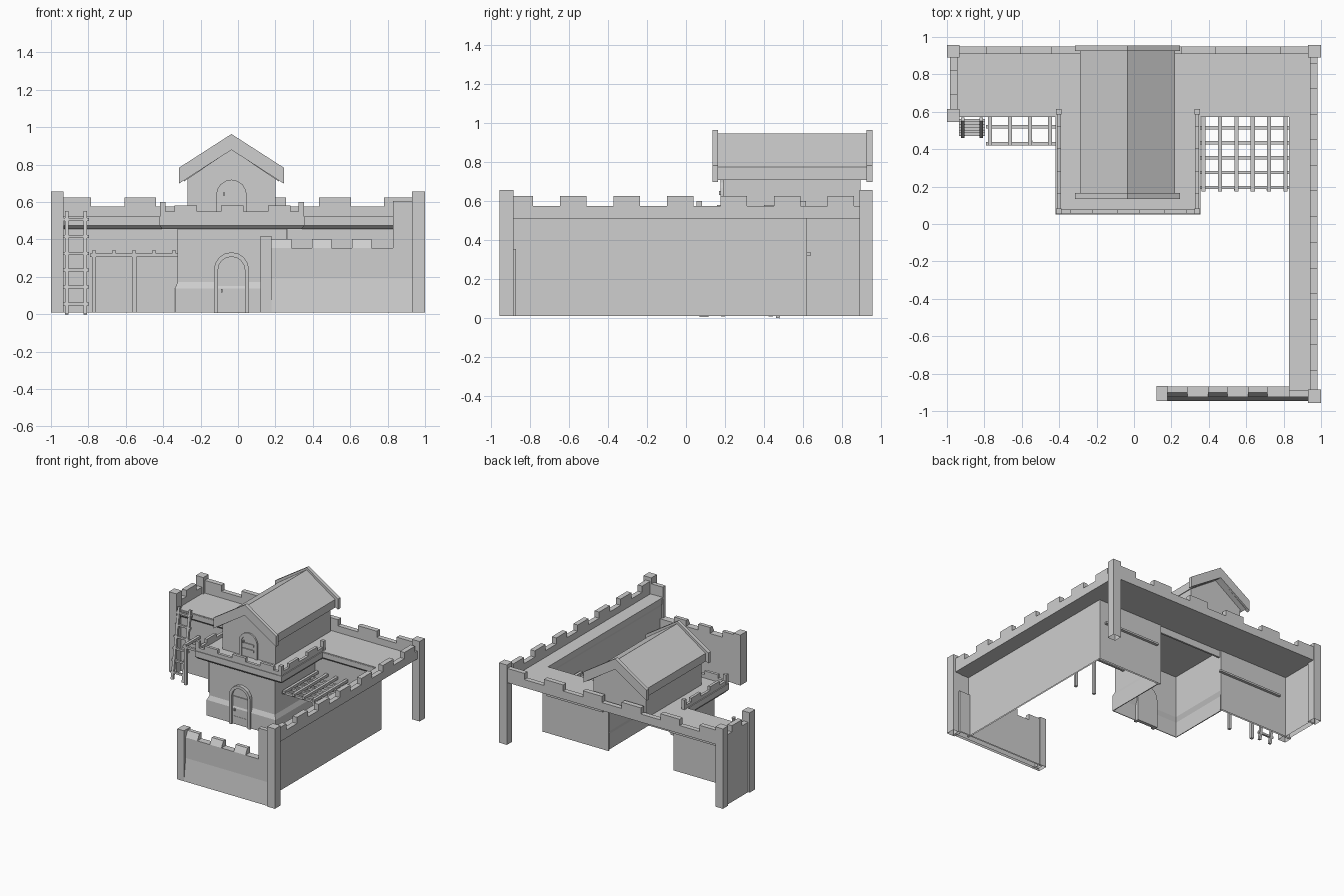
import bpy, bmesh, math
from mathutils import Vector

cube = bpy.data.objects.get("Cube")
if cube:
    bpy.data.objects.remove(cube)

grey = bpy.data.materials.new("stone_grey")
grey.use_nodes = True
grey.diffuse_color = (0.62, 0.62, 0.62, 1)
grey.node_tree.nodes["Principled BSDF"].inputs["Base Color"].default_value = (0.62, 0.62, 0.62, 1)
BASE = 0.01


def finish(name, bm):
    bmesh.ops.recalc_face_normals(bm, faces=bm.faces)
    # Masonry is hollow underneath
    under = [f for f in bm.faces if all(abs(v.co.z - BASE) < 1e-5 for v in f.verts)]
    bmesh.ops.delete(bm, geom=under, context="FACES")
    mesh = bpy.data.meshes.new(name)
    bm.to_mesh(mesh)
    bm.free()
    mesh.materials.append(grey)
    obj = bpy.data.objects.new(name, mesh)
    bpy.context.collection.objects.link(obj)
    return obj


def loft(bm, low, high):
    """Closed solid between two matching outlines."""
    a = [bm.verts.new(p) for p in low]
    b = [bm.verts.new(p) for p in high]
    bm.faces.new(a)
    bm.faces.new(b)
    for i in range(len(a)):
        j = (i + 1) % len(a)
        bm.faces.new((a[i], a[j], b[j], b[i]))


def rect(x, y, z):
    return [(x[0], y[0], z), (x[1], y[0], z), (x[1], y[1], z), (x[0], y[1], z)]


def boxes(name, items):
    bm = bmesh.new()
    for x, y, z in items:
        loft(bm, rect(x, y, z[0]), rect(x, y, z[1]))
    return finish(name, bm)


def taper(name, x0, y0, x1, y1, z):
    bm = bmesh.new()
    loft(bm, rect(x0, y0, z[0]), rect(x1, y1, z[1]))
    return finish(name, bm)


def prism(name, outline, y):
    """Outline in x and z, carried along y."""
    bm = bmesh.new()
    loft(bm, [(px, y[0], pz) for px, pz in outline], [(px, y[1], pz) for px, pz in outline])
    return finish(name, bm)


def bar(bm, start, end, r):
    a, b = Vector(start), Vector(end)
    d = (b - a).normalized()
    u = d.cross(Vector((0, 1, 0) if abs(d.y) < 0.9 else (1, 0, 0))).normalized() * r
    v = d.cross(u).normalized() * r
    ring = [u + v, v - u, -u - v, u - v]
    loft(bm, [a + k for k in ring], [b + k for k in ring])


def battlement(name, axis, across, span, z, starts, width):
    """Low wall along an axis with merlons rising from it."""
    def place(s, h):
        return (s, across, h) if axis == "x" else (across, s, h)
    items = [place(span, (z[0], z[1]))]
    for s in starts:
        a, b = max(s, span[0]), min(s + width, span[1])
        items.append(place((a, b), (z[1], z[2])))
    return boxes(name, items)


def arch(cx, half, z0, spring, rise):
    pts = [(cx - half, z0), (cx + half, z0)]
    for i in range(9):
        t = math.pi * i / 8
        pts.append((cx + half * math.cos(t), spring + rise * math.sin(t)))
    return pts


def arched_door(name, cx, z0, spring, half, wall_y, depth):
    """Door leaf, bands, knob and a raised arched surround."""
    prism(name, arch(cx, half, z0, spring, half), (wall_y - depth * 0.4, wall_y + 0.015))
    outer = arch(cx, half + 0.022, z0, spring, half + 0.024)[1:] + [(cx - half - 0.022, z0)]
    inner = arch(cx, half, z0, spring, half)[1:] + [(cx - half, z0)]
    bm = bmesh.new()
    for i in range(len(outer) - 1):
        quad = [outer[i], outer[i + 1], inner[i + 1], inner[i]]
        loft(bm, [(p, wall_y - depth, q) for p, q in quad], [(p, wall_y + 0.015, q) for p, q in quad])
    finish(name + "_surround", bm)
    y = wall_y - depth * 0.4
    bands = [((cx - half + 0.01, cx + half - 0.01), (y - 0.008, y), (h, h + 0.018))
             for h in (z0 + 0.05, spring - 0.02)]
    bands.append(((cx - half + 0.015, cx - half + 0.025), (y - 0.015, y), (z0 + 0.11, z0 + 0.13)))
    boxes(name + "_fittings", bands)


# Corner posts
back, front = (0.89, 0.957), (-0.957, -0.885)
left_x, right_x = (-1, -0.933), (0.93, 1)
for name, x, y, top in (("back_left_post", left_x, back, 0.655), ("ladder_post", left_x, (0.545, 0.615), 0.655),
                        ("back_right_post", right_x, back, 0.655), ("front_right_post", right_x, front, 0.655),
                        ("gate_end_post", (0.12, 0.18), (-0.947, -0.866), 0.417)):
    boxes(name, [(x, y, (BASE, top))])

# Curtain walls, open under the rear walkway
boxes("long_wall", [((0.84, 0.85), (-0.9, 0.62), (BASE, 0.515))])
boxes("rear_inner_walls", [((0.26, 0.85), (0.605, 0.618), (BASE, 0.515)),
                           ((-0.95, -0.32), (0.605, 0.618), (BASE, 0.515))])
boxes("short_end_wall", [((-0.985, -0.945), (0.6, 0.9), (BASE, 0.55))])
boxes("rear_beams", [((-0.88, -0.3), (0.618, 0.64), (0.32, 0.335)),
                     ((0.3, 0.8), (0.618, 0.64), (0.32, 0.335))])

# Walkways with chamfered inner edges
boxes("rear_walkway", [((-0.96, 0.96), (0.575, 0.93), (0.51, 0.522))])
boxes("long_walkway", [((0.83, 0.96), (-0.91, 0.58), (0.51, 0.522))])
boxes("walkway_edge_beams", [((-0.93, 0.83), (0.572, 0.61), (0.475, 0.515)),
                             ((0.83, 0.845), (-0.88, 0.58), (0.475, 0.515))])
taper("rear_edge_chamfer", (-0.93, 0.83), (0.595, 0.61), (-0.93, 0.83), (0.572, 0.61), (0.455, 0.475))
taper("long_edge_chamfer", (0.838, 0.845), (-0.88, 0.6), (0.83, 0.845), (-0.88, 0.6), (0.455, 0.475))

# Outer parapets
heights = (0.51, 0.575, 0.625)
battlement("rear_parapet", "x", (0.91, 0.95), (-0.94, 0.94), heights,
           [-0.955 + 0.347 * i for i in range(6)], 0.17)
battlement("long_parapet", "y", (0.94, 0.98), (-0.9, 0.9), heights,
           [-0.92 + 0.274 * i for i in range(7)], 0.137)
battlement("short_parapet", "y", (-0.985, -0.945), (0.6, 0.9), heights, [0.69], 0.13)

# Front gate wall with sloping foot and sloping merlons
boxes("gate_wall", [((0.15, 0.95), (-0.925, -0.87), (BASE, 0.355))])
taper("gate_wall_foot", (0.15, 0.95), (-0.947, -0.88), (0.15, 0.95), (-0.925, -0.88), (BASE, 0.19))
for i in range(3):
    x = (0.18 + 0.215 * i, 0.285 + 0.215 * i)
    taper("gate_merlon", x, (-0.925, -0.87), x, (-0.9, -0.87), (0.355, 0.403))
boxes("walkway_end_parapet", [((0.83, 0.95), (-0.925, -0.89), (0.355, 0.605))])

# Gate tower: one thin shell with a spreading foot, open at the rear
bm = bmesh.new()
rows = []
for z, out in ((BASE, 0.015), (0.135, 0.015), (0.17, 0), (0.515, 0)):
    rows.append([bm.verts.new(p) for p in ((-0.32 - out, 0.61, z), (-0.32 - out, 0.1 - out, z),
                                           (0.26 + out, 0.1 - out, z), (0.26 + out, 0.61, z))])
for low, high in zip(rows, rows[1:]):
    for i in range(3):
        bm.faces.new((low[i], low[i + 1], high[i + 1], high[i]))
tower = finish("tower_walls", bm)
shell = tower.modifiers.new("thickness", "SOLIDIFY")
shell.thickness = 0.008
shell.offset = 0

# Overhanging tower gallery with chamfered lower edge
boxes("tower_deck", [((-0.42, 0.355), (0.05, 0.61), (0.51, 0.522))])
bm = bmesh.new()
for x, y, low_x, low_y in (((-0.42, 0.355), (0.05, 0.1), (-0.405, 0.34), (0.07, 0.1)),
                           ((-0.42, -0.32), (0.05, 0.6), (-0.405, -0.32), (0.07, 0.6)),
                           ((0.26, 0.355), (0.05, 0.6), (0.26, 0.34), (0.07, 0.6))):
    loft(bm, rect(low_x, low_y, 0.455), rect(x, y, 0.475))
    loft(bm, rect(x, y, 0.475), rect(x, y, 0.515))
finish("tower_gallery", bm)
tower_heights = (0.51, 0.55, 0.58)
battlement("tower_front_parapet", "x", (0.055, 0.078), (-0.41, 0.345), tower_heights,
           [-0.34 + 0.25 * i for i in range(3)], 0.12)
for side, x in (("left", (-0.412, -0.39)), ("right", (0.325, 0.347))):
    battlement("tower_parapet_" + side, "y", x, (0.06, 0.6), tower_heights, [0.16, 0.4], 0.12)
boxes("tower_parapet_posts", [((x - 0.014, x + 0.014), (y - 0.014, y + 0.014), (0.51, 0.6))
                              for x in (-0.402, 0.338) for y in (0.068, 0.6)])
arched_door("tower_door", -0.035, 0.005, 0.235, 0.072, 0.1, 0.03)

# Upper house and gabled roof
ridge = -0.035
prism("house_walls", [(-0.27, 0.515), (0.2, 0.515), (0.2, 0.74), (ridge, 0.885), (-0.27, 0.74)], (0.19, 0.895))
arched_door("house_door", ridge, 0.52, 0.635, 0.06, 0.19, 0.012)


def gable(half, top, drop, thick):
    eave = top - drop
    return [(ridge, top), (ridge + half, eave), (ridge + half, eave - thick), (ridge, top - thick),
            (ridge - half, eave - thick), (ridge - half, eave)]


prism("roof", gable(0.255, 0.945, 0.172, 0.065), (0.15, 0.94))
for name, y in (("front_gable_trim", (0.135, 0.165)), ("rear_gable_trim", (0.925, 0.955))):
    prism(name, gable(0.28, 0.963, 0.18, 0.085), y)

# Ladder
bm = bmesh.new()
for x in (-0.915, -0.817):
    bar(bm, (x, 0.47, 0), (x, 0.56, 0.55), 0.01)
for i in range(6):
    z = 0.055 + 0.09 * i
    y = 0.47 + 0.09 * z / 0.55
    bar(bm, (-0.935, y, z), (-0.797, y, z), 0.008)
finish("ladder", bm)


# Timber pergolas beside the tower
def pergola(name, x, y, slats, beams, legs):
    bm = bmesh.new()
    for sx in slats:
        bar(bm, (sx, y[0], 0.328), (sx, y[1], 0.328), 0.011)
    for by in beams:
        bar(bm, (x[0], by, 0.315), (x[1], by, 0.315), 0.009)
    for lx in legs:
        bar(bm, (lx, y[0] + 0.015, 0.008), (lx, y[0] + 0.015, 0.32), 0.011)
    finish(name, bm)


pergola("left_pergola", (-0.79, -0.32), (0.42, 0.61), [-0.77 + 0.107 * i for i in range(5)],
        (0.43, 0.52), (-0.77, -0.555))
pergola("right_pergola", (0.26, 0.845), (0.175, 0.61), [0.285 + 0.0875 * i for i in range(7)],
        [0.195 + 0.08 * i for i in range(5)], (0.545, 0.72))
